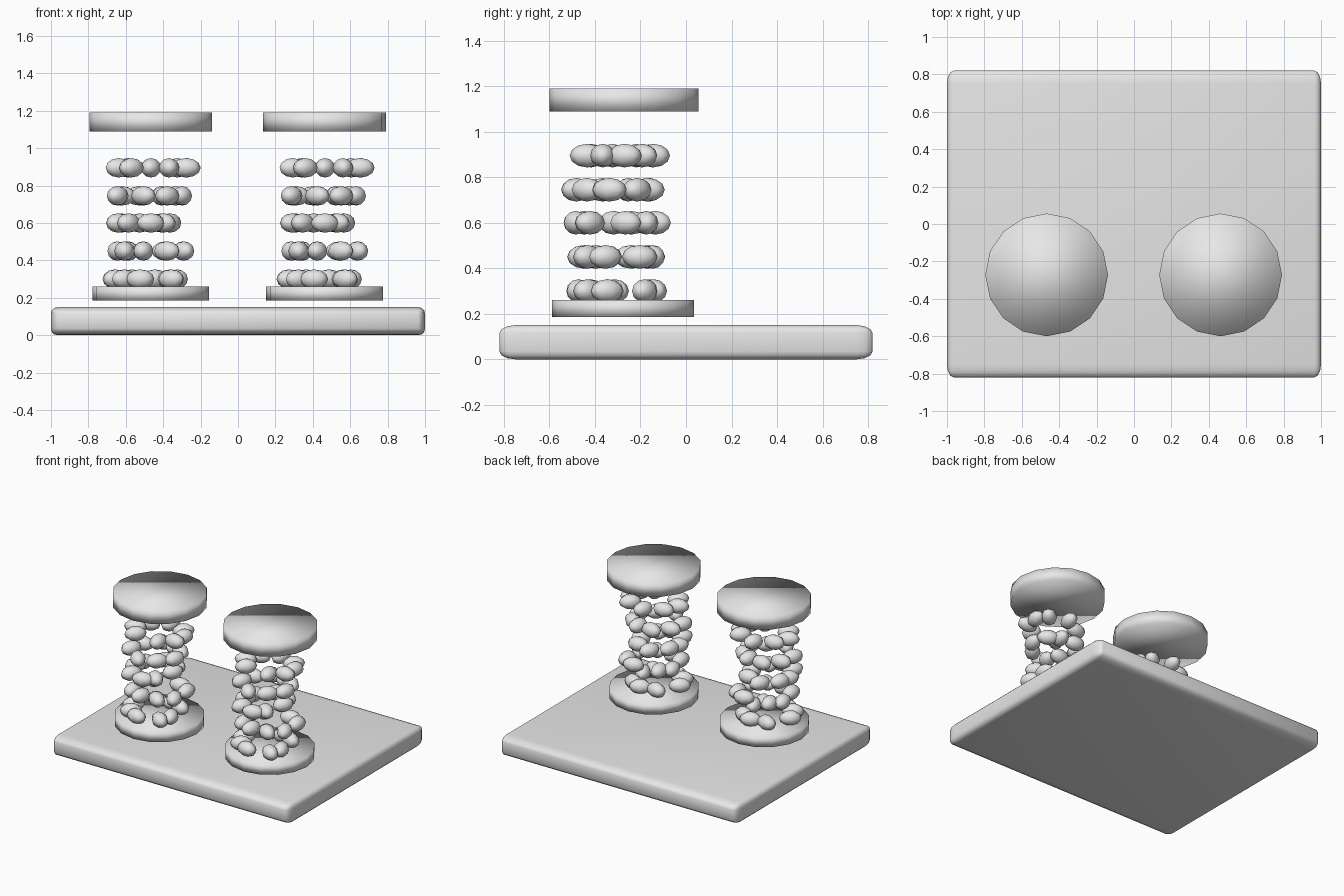
import bpy, math, random

random.seed(4)
if "Cube" in bpy.data.objects:
    bpy.data.objects.remove(bpy.data.objects["Cube"], do_unlink=True)

grey = bpy.data.materials.new("light_grey")
grey.use_nodes = True
COLOUR = (0.8, 0.8, 0.8, 1)
grey.diffuse_color = COLOUR
grey.node_tree.nodes["Principled BSDF"].inputs["Base Color"].default_value = COLOUR


def finish(name):
    ob = bpy.context.object
    ob.name = name
    ob.data.materials.append(grey)
    bpy.ops.object.shade_smooth()
    return ob


def disc(name, x, y, bottom, top, radius):
    bpy.ops.mesh.primitive_cylinder_add(vertices=16, radius=radius, depth=top - bottom,
                                        location=(x, y, (bottom + top) / 2))
    return finish(name)


# Base slab, stretched in depth so its rounding is wider front and back
bpy.ops.mesh.primitive_cube_add(size=1, location=(0, 0, 0.075))
base = bpy.context.object
base.scale = (2, 0.82, 0.15)
bpy.ops.object.transform_apply(location=False, rotation=False, scale=True)
base.scale.y = 2
finish("base_slab")
bevel = base.modifiers.new("rounding", "BEVEL")
bevel.width = 0.035
bevel.segments = 3

# Bead rings: height, and the x and y extents relative to the column
RINGS = [(0.30, -0.265, 0.23, -0.565, -0.055),
         (0.45, -0.26, 0.285, -0.53, -0.055),
         (0.60, -0.25, 0.19, -0.56, -0.05),
         (0.745, -0.26, 0.245, -0.555, -0.07),
         (0.895, -0.25, 0.29, -0.535, -0.075)]
BEADS = 8
HALF_LENGTH, HALF_WIDTH, HALF_HEIGHT = 0.078, 0.055, 0.052

layout = []
for z, x0, x1, y0, y1 in RINGS:
    start = random.uniform(0, math.tau)
    for i in range(BEADS):
        a = start + math.tau * i / BEADS + random.uniform(-0.2, 0.2)
        reach = random.uniform(0.88, 1.0)
        x = (x0 + x1) / 2 + ((x1 - x0) / 2 - 0.07) * reach * math.cos(a)
        y = (y0 + y1) / 2 + ((y1 - y0) / 2 - 0.07) * reach * math.sin(a)
        layout.append((x, y, z, random.uniform(0, math.pi)))

# Two matching columns
bead_mesh = None
for side, cx in (("right", -0.467), ("left", 0.463)):
    disc(side + "_lower_disc", cx, -0.277, 0.185, 0.26, 0.312)
    disc(side + "_upper_disc", cx, -0.272, 1.09, 1.19, 0.328)
    for x, y, z, turn in layout:
        if bead_mesh is None:
            bpy.ops.mesh.primitive_uv_sphere_add(segments=8, ring_count=6, radius=1)
            bead = finish(side + "_bead")
            bead_mesh = bead.data
        else:
            bead = bpy.data.objects.new(side + "_bead", bead_mesh)
            bpy.context.collection.objects.link(bead)
        bead.location = (cx + x, y, z)
        bead.scale = (HALF_LENGTH, HALF_WIDTH, HALF_HEIGHT)
        bead.rotation_euler.z = turn
